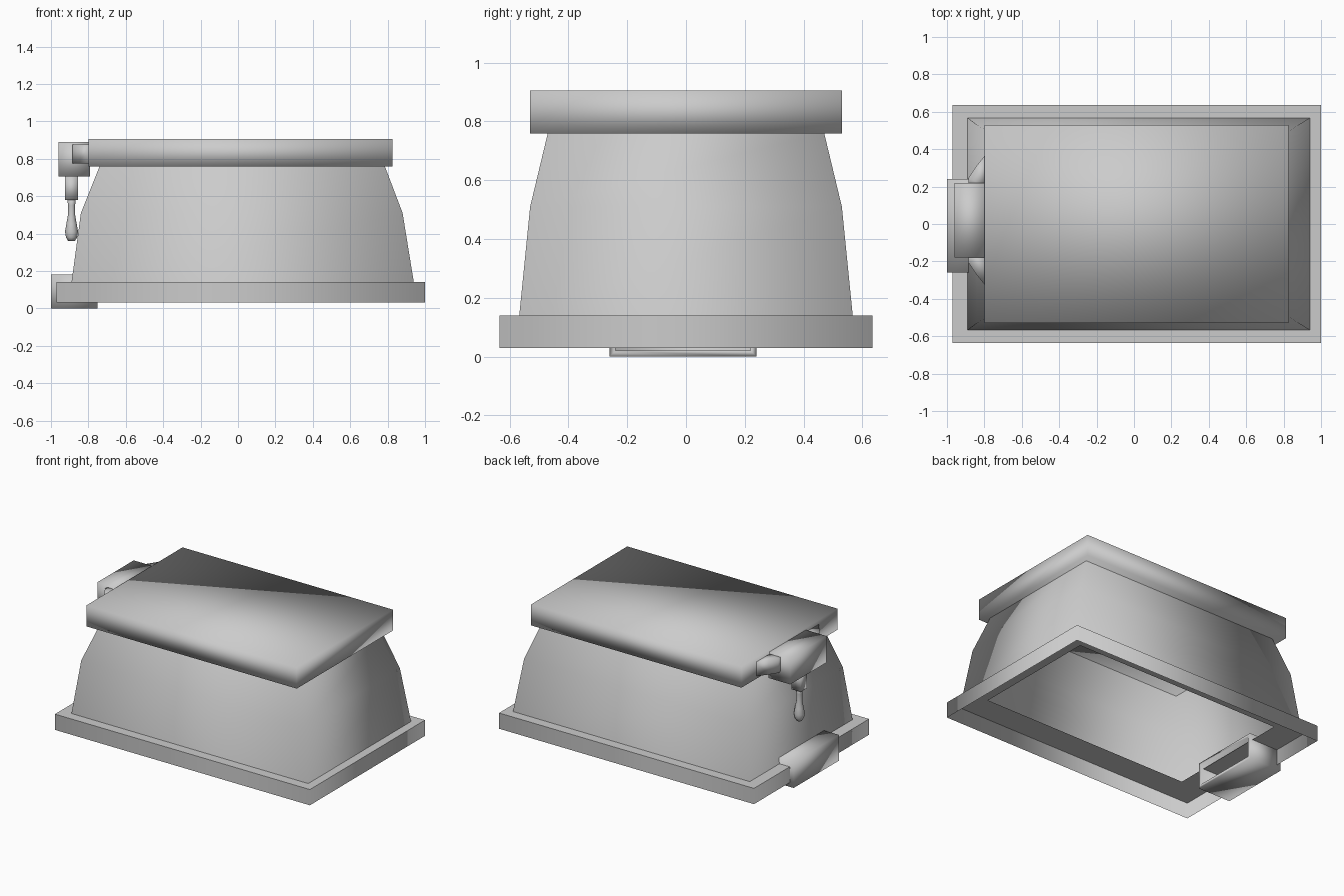
import bpy
import bmesh
import math

cube = bpy.data.objects.get("Cube")
if cube:
    bpy.data.objects.remove(cube, do_unlink=True)

grey = bpy.data.materials.new("plain grey")
grey.use_nodes = True
colour = (0.6, 0.6, 0.6, 1)
grey.diffuse_color = colour
grey.node_tree.nodes["Principled BSDF"].inputs["Base Color"].default_value = colour


def rect(x0, x1, y0, y1, z):
    return [(x0, y0, z), (x1, y0, z), (x1, y1, z), (x0, y1, z)]


def end_rect(x, y0, y1, z0, z1):
    return [(x, y0, z0), (x, y1, z0), (x, y1, z1), (x, y0, z1)]


def loft(name, rings, cap_start=True, cap_end=True, flip=False):
    """Skin a stack of matching rings, with optional caps at either end."""
    bm = bmesh.new()
    loops = [[bm.verts.new(p) for p in ring] for ring in rings]
    for a, b in zip(loops, loops[1:]):
        n = len(a)
        for i in range(n):
            j = (i + 1) % n
            bm.faces.new((a[i], a[j], b[j], b[i]))
    if cap_start:
        bm.faces.new(loops[0][::-1])
    if cap_end:
        bm.faces.new(loops[-1])
    if cap_start and cap_end:
        bmesh.ops.recalc_face_normals(bm, faces=bm.faces)
    elif flip:
        bmesh.ops.reverse_faces(bm, faces=bm.faces)
    for f in bm.faces:
        f.smooth = True
    mesh = bpy.data.meshes.new(name)
    bm.to_mesh(mesh)
    bm.free()
    mesh.materials.append(grey)
    obj = bpy.data.objects.new(name, mesh)
    bpy.context.collection.objects.link(obj)
    return obj


def sheet(name, rings, flip=False):
    return loft(name, rings, False, False, flip)


def box(name, x0, x1, y0, y1, z0, z1):
    return loft(name, [rect(x0, x1, y0, y1, z0), rect(x0, x1, y0, y1, z1)])


# Base flange: thin upright skirt with a flat top plate reaching inside the body
outer = (-0.97, 1.0, -0.635, 0.635)
opening = (-0.77, 0.82, -0.45, 0.45)
sheet("flange_skirt", [rect(*outer, 0.03), rect(*outer, 0.14)])
sheet("flange_plate", [rect(*outer, 0.14), rect(*opening, 0.14)])

# Tapered hollow body
sheet("body_shell", [rect(-0.89, 0.94, -0.567, 0.567, 0.14),
                     rect(-0.84, 0.88, -0.53, 0.53, 0.51),
                     rect(-0.74, 0.785, -0.47, 0.47, 0.76)])

# Lid slab
box("lid", -0.8, 0.825, -0.53, 0.53, 0.758, 0.905)

# Latch housing and its tapered side ears
box("latch_housing", -0.96, -0.79, -0.18, 0.22, 0.705, 0.89)
mid = 0.02
for side, label in ((1, "back"), (-1, "front")):
    plan = [(-0.885, 0.18), (-0.885, 0.225), (-0.85, 0.28), (-0.795, 0.35), (-0.795, 0.18)]
    loft("latch_ear_" + label,
         [[(x, mid + side * y, z) for x, y in plan] for z in (0.775, 0.875)])

# Hanging pull: square stem and turned grip
px, py = -0.89, 0.02
box("pull_stem", px - 0.035, px + 0.035, py - 0.035, py + 0.035, 0.58, 0.71)
profile = [(0.018, 0.36), (0.03, 0.38), (0.035, 0.41), (0.028, 0.45),
           (0.019, 0.5), (0.019, 0.55), (0.024, 0.6)]
sides = 12
angles = [2 * math.pi * i / sides for i in range(sides)]
loft("pull_grip", [[(px + r * math.cos(a), py + r * math.sin(a), z) for a in angles]
                   for r, z in profile])

# Catch cup wrapped round the flange below the latch, open towards the inside
loft("base_catch", [end_rect(-0.98, -0.24, 0.22, 0.02, 0.16),
                    end_rect(-0.75, -0.24, 0.22, 0.02, 0.16),
                    end_rect(-0.75, -0.26, 0.24, 0.0, 0.18),
                    end_rect(-1.0, -0.26, 0.24, 0.0, 0.18)])
